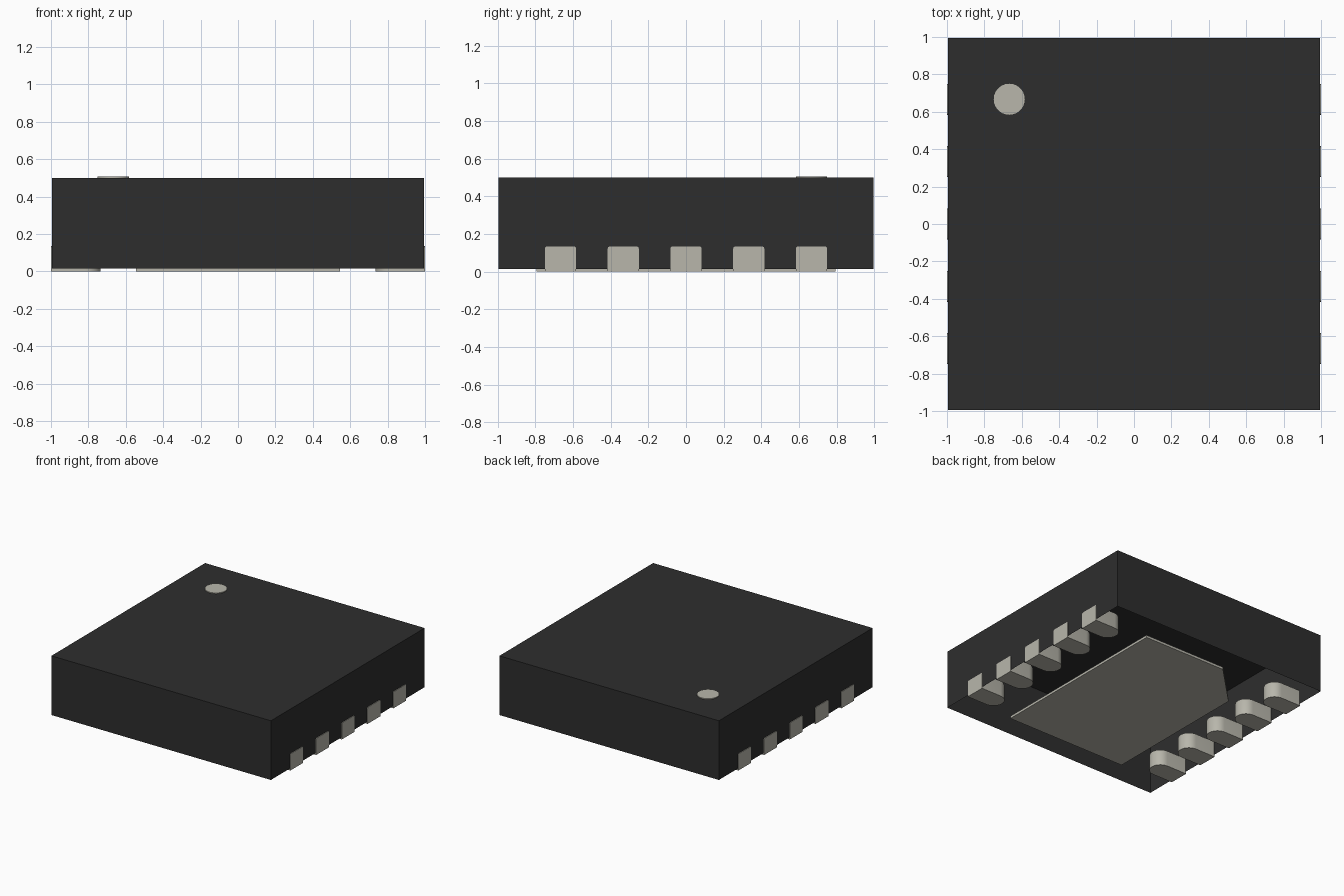
import bpy, bmesh, math

cube = bpy.data.objects.get("Cube")
if cube:
    bpy.data.objects.remove(cube, do_unlink=True)


def material(name, rgb):
    mat = bpy.data.materials.new(name)
    mat.use_nodes = True
    mat.diffuse_color = (*rgb, 1)
    mat.node_tree.nodes["Principled BSDF"].inputs["Base Color"].default_value = (*rgb, 1)
    return mat


black = material("black plastic", (0.027, 0.027, 0.027))
metal = material("pale metal", (0.48, 0.47, 0.41))


def prism(name, outline, z0, z1, mat, edit=None):
    """Extrude a flat outline from z0 to z1, with an optional mesh edit."""
    bm = bmesh.new()
    base = bm.faces.new([bm.verts.new((x, y, z0)) for x, y in outline])
    top = bmesh.ops.extrude_face_region(bm, geom=[base], use_keep_orig=True)["geom"]
    bmesh.ops.translate(bm, vec=(0, 0, z1 - z0),
                        verts=[v for v in top if isinstance(v, bmesh.types.BMVert)])
    bmesh.ops.recalc_face_normals(bm, faces=bm.faces)
    if edit:
        edit(bm)
    mesh = bpy.data.meshes.new(name)
    bm.to_mesh(mesh)
    bm.free()
    mesh.materials.append(mat)
    obj = bpy.data.objects.new(name, mesh)
    bpy.context.collection.objects.link(obj)
    return obj


def arc(cx, cy, r, start, end, steps):
    angles = [start + (end - start) * i / steps for i in range(steps + 1)]
    return [(cx + r * math.cos(a), cy + r * math.sin(a)) for a in angles]


# Package body: a shell open underneath
def open_bottom(bm):
    under = [f for f in bm.faces if f.normal.z < -0.9]
    bmesh.ops.delete(bm, geom=under, context="FACES_ONLY")


B, TOP = 0.995, 0.5
prism("body", [(-B, -B), (B, -B), (B, B), (-B, B)], 0.015, TOP, black, open_bottom)

# Orientation dot on the top
R = 0.083
rounded = [prism("orientation_dot", arc(-0.667, 0.667, R, 0, math.tau, 48)[:-1],
                 TOP, TOP + 0.007, metal)]

# Thermal pad with one cut corner
PX, PY, CUT = 0.545, 0.795, 0.34
prism("thermal_pad", [(-PX, -PY), (PX, -PY), (PX, PY), (-PX + CUT, PY), (-PX, PY - CUT)],
      0, 0.02, metal)


# Contacts: square outside, round inside, with the upper long edges eased
PIN_TOP = 0.135


def ease_top(bm):
    edges = [e for e in bm.edges
             if all(v.co.z > PIN_TOP - 0.001 for v in e.verts)
             and not all(abs(v.co.x) > 0.999 for v in e.verts)]
    bmesh.ops.bevel(bm, geom=edges, offset=0.012, segments=2, profile=0.5,
                    affect="EDGES")


for side, label in ((1, "left"), (-1, "right")):
    for i in range(5):
        y = (i - 2) / 3
        inner = arc(0.735 + R, y, R, math.pi / 2, math.pi * 1.5, 16)
        outline = [(side * px, py) for px, py in [(1, y + R)] + inner + [(1, y - R)]]
        rounded.append(prism(f"{label}_contact_{i + 1}", outline, 0, PIN_TOP, metal, ease_top))

# Smooth the curved walls while keeping rims sharp
bpy.ops.object.select_all(action="DESELECT")
for obj in rounded:
    obj.select_set(True)
bpy.context.view_layer.objects.active = rounded[0]
bpy.ops.object.shade_smooth_by_angle(angle=math.radians(30))
